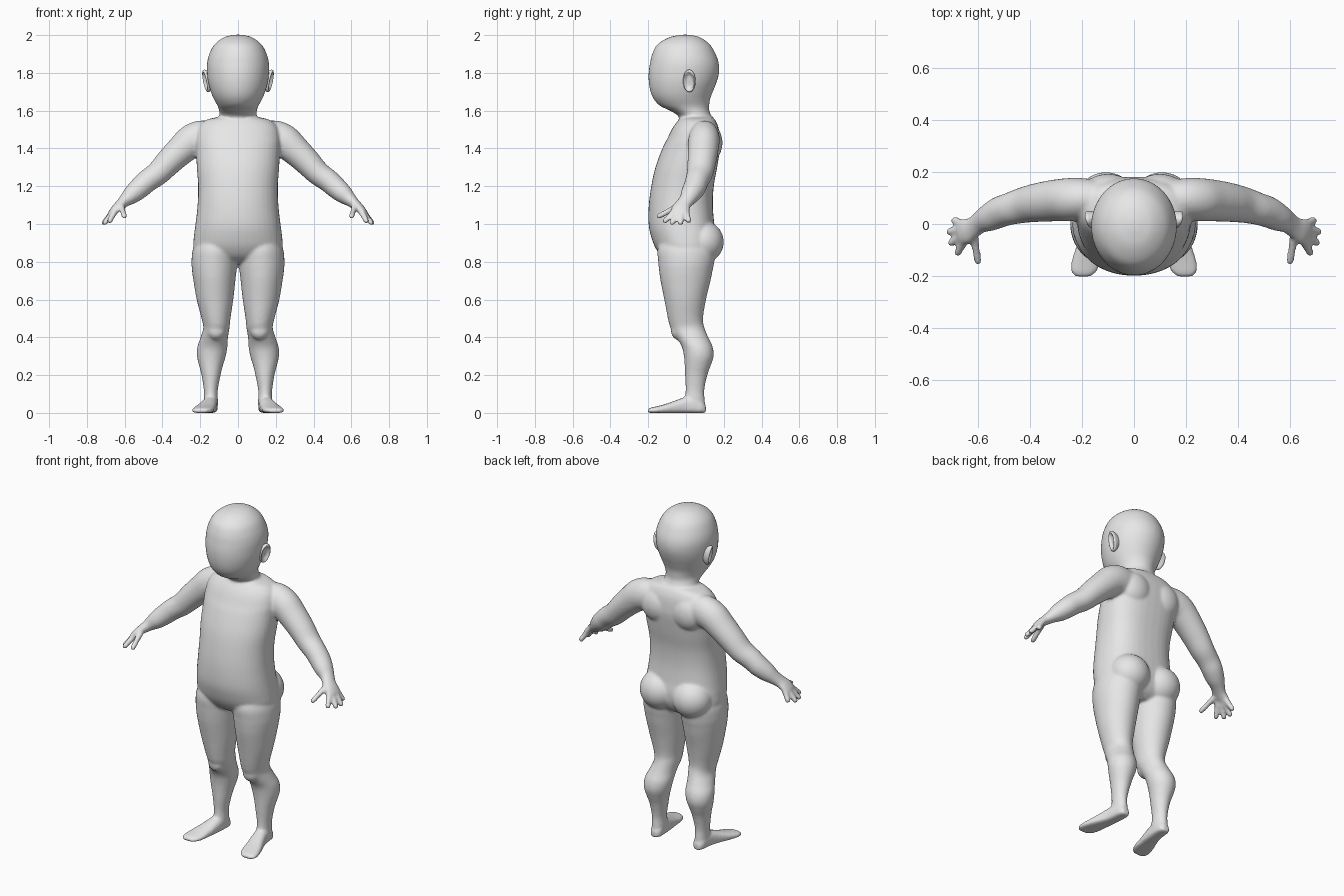
import bpy, bmesh, math
from mathutils import Vector, Matrix

if "Cube" in bpy.data.objects:
    bpy.data.objects.remove(bpy.data.objects["Cube"])

skin = bpy.data.materials.new("pale grey")
skin.diffuse_color = (0.8, 0.8, 0.8, 1)
skin.use_nodes = True
skin.node_tree.nodes["Principled BSDF"].inputs["Base Color"].default_value = skin.diffuse_color


def smooth_path(rows, steps=5):
    """Catmull-Rom interpolation of rows of vectors."""
    out = []
    for i in range(len(rows) - 1):
        a, b, c, d = (rows[max(0, min(len(rows) - 1, i + k))] for k in (-1, 0, 1, 2))
        for s in range(steps):
            t = s / steps
            out.append([(p1 * 2 + (p2 - p0) * t + (p0 * 2 - p1 * 5 + p2 * 4 - p3) * t * t
                         + (p1 * 3 - p0 - p2 * 3 + p3) * t ** 3) / 2
                        for p0, p1, p2, p3 in zip(a, b, c, d)])
    return out + [rows[-1]]


def loft(bm, rows, n_pos=2, n_neg=2, sides=40, side=1):
    """Skin superellipse rings given as (centre, u, v); side=-1 mirrors in x."""
    rings = []
    for c, u, v in smooth_path(rows):
        ring = []
        for k in range(sides):
            a = 2 * math.pi * k / sides
            e = 2 / (n_pos if math.sin(a) > 0 else n_neg)
            p = (c + u * math.copysign(abs(math.cos(a)) ** e, math.cos(a))
                 + v * math.copysign(abs(math.sin(a)) ** e, math.sin(a)))
            ring.append(bm.verts.new((p.x * side, p.y, p.z)))
        rings.append(ring)
    for r, q in zip(rings, rings[1:]):
        for k in range(sides):
            bm.faces.new((r[k], r[(k + 1) % sides], q[(k + 1) % sides], q[k]))
    bm.faces.new(rings[0])
    bm.faces.new(rings[-1])


def level(z, x0, x1, y0, y1):
    """Horizontal ring from its extents."""
    return (Vector(((x0 + x1) / 2, (y0 + y1) / 2, z)),
            Vector(((x1 - x0) / 2, 0, 0)), Vector((0, (y1 - y0) / 2, 0)))


def limb(points):
    """Rings square to a path of (x, y, z, half width, half thickness)."""
    pos = [Vector(p[:3]) for p in points]
    rows = []
    for i, p in enumerate(points):
        t = (pos[min(i + 1, len(pos) - 1)] - pos[max(i - 1, 0)]).normalized()
        u = (Vector((0, 1, 0)) - t * t.y).normalized()
        rows.append((pos[i], u * p[3], t.cross(u) * p[4]))
    return rows


def blob(bm, centre, size):
    bmesh.ops.create_uvsphere(bm, u_segments=32, v_segments=20, radius=1,
                              matrix=Matrix.Translation(centre) @ Matrix.Diagonal((*size, 1)))


def finish(bm, name):
    bmesh.ops.recalc_face_normals(bm, faces=bm.faces)
    for f in bm.faces:
        f.smooth = True
    mesh = bpy.data.meshes.new(name)
    bm.to_mesh(mesh)
    bm.free()
    mesh.materials.append(skin)
    ob = bpy.data.objects.new(name, mesh)
    bpy.context.collection.objects.link(ob)
    return ob


body = bmesh.new()

# head and neck: z, half width, front y, back y
head = [(2.002, .02, -.025, .02), (1.988, .075, -.09, .075), (1.95, .125, -.152, .127),
        (1.9, .152, -.179, .157), (1.85, .164, -.191, .174), (1.8, .164, -.198, .175),
        (1.75, .158, -.197, .162), (1.7, .144, -.188, .142), (1.66, .127, -.17, .127),
        (1.625, .108, -.137, .123), (1.6, .1, -.085, .123), (1.57, .098, -.04, .135),
        (1.52, .1, -.03, .15)]
loft(body, [level(z, -w, w, f, b) for z, w, f, b in head])

# torso
torso = [(1.567, .1, -.02, .14), (1.55, .17, -.04, .155), (1.51, .21, -.07, .172),
         (1.45, .224, -.1, .18), (1.4, .222, -.125, .18), (1.3, .218, -.162, .165),
         (1.2, .211, -.184, .147), (1.1, .214, -.197, .142), (1.0, .225, -.198, .15),
         (.93, .234, -.184, .16), (.87, .235, -.16, .155), (.82, .2, -.12, .13),
         (.79, .1, -.06, .09)]
loft(body, [level(z, -w, w, f, b) for z, w, f, b in torso], 2.6, 2.1)

# leg: z, inner x, outer x, front y, back y
leg = [(.95, .03, .2, -.12, .12), (.87, .002, .238, -.15, .155), (.8, .003, .246, -.147, .15),
       (.75, .008, .243, -.142, .14), (.7, .014, .236, -.135, .13), (.6, .025, .219, -.115, .106),
       (.5, .04, .193, -.096, .09), (.45, .045, .184, -.082, .098), (.4, .053, .198, -.052, .118),
       (.35, .056, .215, -.022, .141), (.3, .065, .217, -.011, .146), (.25, .08, .206, -.007, .131),
       (.2, .092, .193, -.005, .113), (.12, .107, .181, -.002, .097), (.06, .106, .18, -.01, .1),
       (.02, .108, .178, -.01, .1)]

# foot: y, inner x, outer x, top z
foot = [(.105, .125, .162, .04), (.085, .11, .176, .065), (.05, .107, .182, .085),
        (0, .11, .19, .085), (-.05, .115, .207, .068), (-.1, .122, .227, .05),
        (-.15, .13, .242, .036), (-.185, .145, .241, .028), (-.203, .168, .225, .02)]
foot_rows = [(Vector(((a + b) / 2, y, t / 2)), Vector(((b - a) / 2, 0, 0)), Vector((0, 0, t / 2)))
             for y, a, b, t in foot]

# arm running into the palm
arm = [(.13, .1, 1.46, .07, .085), (.2, .097, 1.455, .08, .092), (.25, .094, 1.435, .083, .088),
       (.31, .09, 1.383, .08, .078), (.37, .083, 1.325, .075, .071), (.425, .073, 1.268, .069, .064),
       (.48, .058, 1.228, .062, .06), (.52, .045, 1.192, .06, .057), (.56, .024, 1.157, .053, .05),
       (.595, .005, 1.127, .042, .036), (.62, -.014, 1.105, .042, .028),
       (.65, -.028, 1.08, .049, .022), (.674, -.033, 1.056, .045, .015)]

# finger base and tip
fingers = [((.66, .0, 1.066), (.697, .017, 1.008)), ((.665, -.022, 1.062), (.718, -.03, .997)),
           ((.66, -.045, 1.062), (.712, -.077, .998)), ((.65, -.06, 1.07), (.684, -.118, 1.008)),
           ((.62, -.03, 1.1), (.6, -.155, 1.035))]

for s in (1, -1):
    loft(body, [level(*r) for r in leg], side=s)
    loft(body, foot_rows, 2.2, 4, side=s)
    loft(body, limb(arm), side=s)
    for base, tip in fingers:
        a, b = Vector(base), Vector(tip)
        pts = [(*a.lerp(b, t), r, r) for t, r in ((0, .018), (.5, .0155), (.88, .0145), (.97, .011), (1.01, .005))]
        loft(body, limb(pts), sides=16, side=s)
    blob(body, (s * .108, .09, .905), (.115, .11, .112))     # buttock
    blob(body, (s * .1, .125, 1.43), (.1, .068, .1))         # shoulder blade
    blob(body, (s * .115, -.035, .435), (.05, .045, .05))    # kneecap

# fuse every part into one soft skin
body = finish(body, "body")
fuse = body.modifiers.new("fuse", 'REMESH')
fuse.mode = 'VOXEL'
fuse.voxel_size = .008
fuse.use_smooth_shade = True
soft = body.modifiers.new("soften", 'SMOOTH')
soft.factor = .5
soft.iterations = 6

# ears: a dished disc with a rounded rim, mirrored
ear = bmesh.new()
axis = Vector((1, -.3, -.2)).normalized()
u = (Vector((0, 1, 0)) - axis * axis.y).normalized()
v = axis.cross(u)
centre = Vector((.146, .024, 1.762))
dish = [(-.015, .55), (.008, .85), (.02, 1), (.029, .98), (.032, .86), (.027, .7), (.02, .45), (.019, .05)]
loft(ear, [(centre + axis * d, u * .034 * k, v * .06 * k) for d, k in dish], sides=32)
ears = finish(ear, "ears")
ears.modifiers.new("mirror", 'MIRROR')
